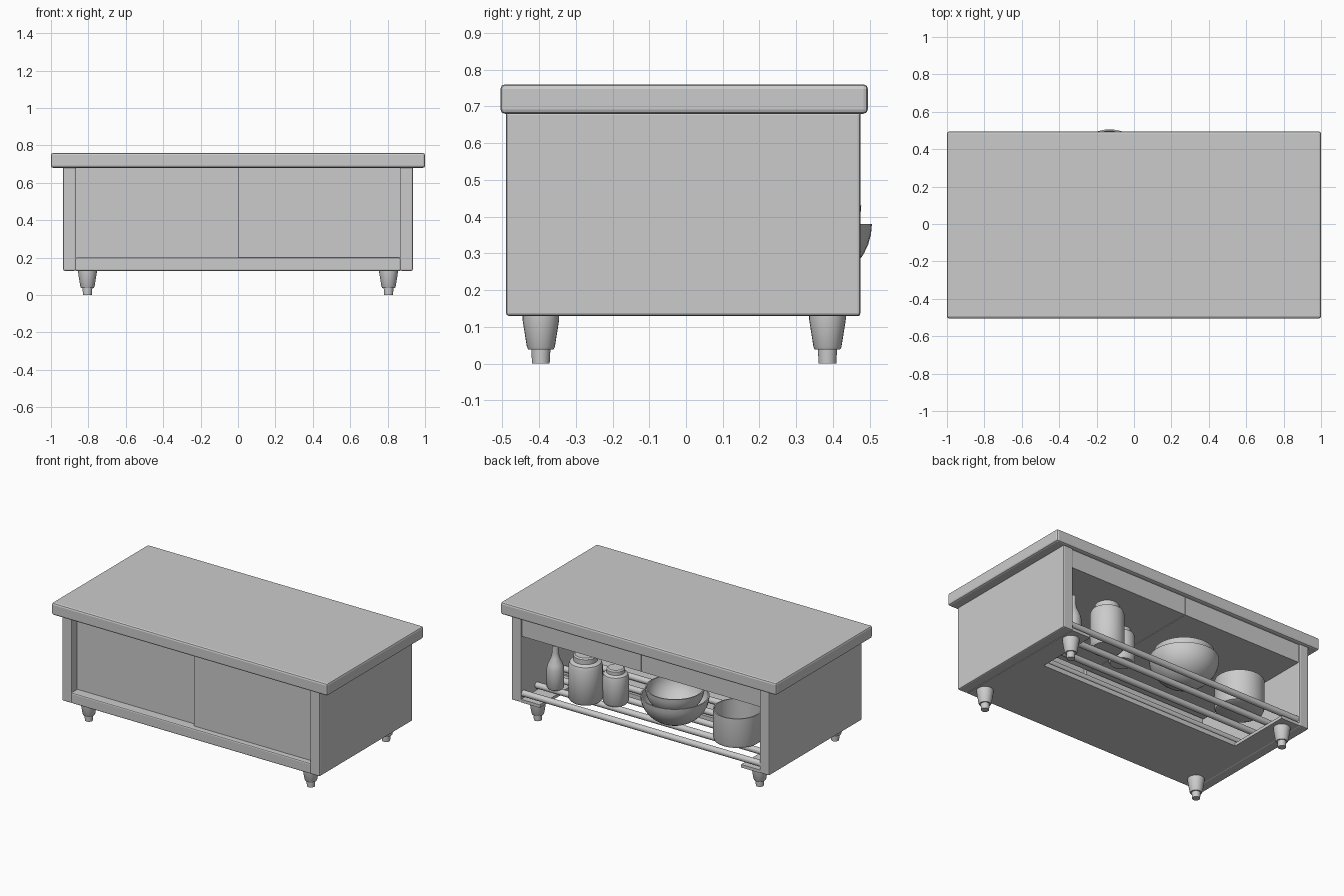
import bpy, bmesh, math

if "Cube" in bpy.data.objects:
    bpy.data.objects.remove(bpy.data.objects["Cube"])

grey = bpy.data.materials.new("plain grey")
grey.diffuse_color = (0.6, 0.6, 0.6, 1)
grey.use_nodes = True
grey.node_tree.nodes["Principled BSDF"].inputs["Base Color"].default_value = grey.diffuse_color


def finish(name, bm, smooth=False):
    bmesh.ops.recalc_face_normals(bm, faces=bm.faces)
    me = bpy.data.meshes.new(name)
    bm.to_mesh(me)
    bm.free()
    me.materials.append(grey)
    ob = bpy.data.objects.new(name, me)
    bpy.context.collection.objects.link(ob)
    if smooth:
        bpy.ops.object.select_all(action='DESELECT')
        ob.select_set(True)
        bpy.context.view_layer.objects.active = ob
        bpy.ops.object.shade_smooth_by_angle(angle=math.radians(40))
    return ob


def box(name, x, y, z, bevel=0.0):
    """Box from (min, max) ranges, with optional rounded edges."""
    bm = bmesh.new()
    bmesh.ops.create_cube(bm, size=1)
    for v in bm.verts:
        v.co = [(r[0] + r[1]) / 2 + c * (r[1] - r[0]) for r, c in zip((x, y, z), v.co)]
    if bevel:
        bmesh.ops.bevel(bm, geom=bm.edges[:], offset=bevel, segments=2,
                        profile=0.5, affect='EDGES')
    return finish(name, bm)


def lathe(name, loc, profile, sides=32):
    """Spin (radius, height) points around a vertical axis."""
    bm = bmesh.new()
    rings = []
    for r, z in profile:
        n = 1 if r == 0 else sides
        rings.append([bm.verts.new((loc[0] + r * math.cos(2 * math.pi * i / sides),
                                    loc[1] + r * math.sin(2 * math.pi * i / sides), z))
                      for i in range(n)])
    for a, b in zip(rings, rings[1:]):
        for i in range(sides):
            j = (i + 1) % sides
            quad = [a[i % len(a)], a[j % len(a)], b[j % len(b)], b[i % len(b)]]
            bm.faces.new(list(dict.fromkeys(quad)))
    return finish(name, bm, True)


def bowl(name, loc, r, rim, depth):
    steps = [math.pi / 2 * i / 10 for i in range(11)]
    outer = [(r * math.sin(t), rim - depth * math.cos(t)) for t in steps]
    k = r - 0.008
    inner = [(k * math.sin(t), rim - (depth - 0.008) * math.cos(t)) for t in reversed(steps)]
    outer[0] = (0, rim - depth)
    inner[-1] = (0, rim - depth + 0.008)
    return lathe(name, loc, outer + inner, 40)


def jar(name, loc, r, shoulder, neck_r, top, base=0.2):
    return lathe(name, loc, [(0, base), (r * 0.88, base), (r, base + 0.015),
                             (r, shoulder - 0.03), (r * 0.93, shoulder - 0.01),
                             (neck_r, shoulder), (neck_r, top - 0.008),
                             (neck_r - 0.008, top), (0, top)])


# Worktop with a rounded edge
box("tabletop", (-1, 1), (-0.505, 0.495), (0.68, 0.76), 0.012)

# Cabinet sides, drawers and support strips, mirrored
for s, side in ((-1, "left"), (1, "right")):
    def span(a, b):
        return tuple(sorted((s * a, s * b)))
    box(side + "_side_panel", span(0.865, 0.935), (-0.49, 0.475), (0.13, 0.685), 0.008)
    box(side + "_drawer", span(0.002, 0.865), (-0.40, 0.465), (0.56, 0.68))
    box(side + "_support_strip", span(0.73, 0.866), (0.05, 0.472), (0.13, 0.15))

# Front rail, partial floor and sliding doors
box("front_rail", (-0.87, 0.87), (-0.49, -0.42), (0.13, 0.2), 0.008)
box("floor_panel", (-0.866, 0.866), (-0.48, 0.05), (0.13, 0.16))
box("left_door", (-0.866, 0.02), (-0.43, -0.41), (0.16, 0.68))
box("right_door", (0, 0.866), (-0.455, -0.433), (0.19, 0.68))

# Round shelf bars
for i in range(6):
    bm = bmesh.new()
    bmesh.ops.create_cone(bm, cap_ends=True, segments=16, radius1=0.02, radius2=0.02, depth=1.735)
    for v in bm.verts:
        px, py, pz = v.co
        v.co = (pz, py + 0.45 - 0.14 * i, px + 0.182)
    finish("shelf_bar_%d" % (i + 1), bm, True)

# Tapered legs with a narrow foot
for x in (-0.805, 0.805):
    for y in (-0.395, 0.385):
        lathe("leg", (x, y), [(0, 0.135), (0.05, 0.135), (0.05, 0.12), (0.038, 0.045),
                              (0.034, 0.038), (0.026, 0.038), (0.024, 0), (0, 0)], 24)

# Stacked bowls
bowl("large_bowl", (-0.13, 0.3), 0.206, 0.38, 0.18)
bowl("small_bowl", (-0.13, 0.3), 0.177, 0.43, 0.16)

# Open pot
lathe("pot", (-0.57, 0.28), [(0, 0.2), (0.125, 0.2), (0.141, 0.207), (0.147, 0.225), (0.147, 0.4),
                             (0.139, 0.4), (0.139, 0.215), (0, 0.21)], 40)

# Jars and bottle
jar("large_jar", (0.49, 0.34), 0.102, 0.46, 0.072, 0.50)
jar("small_jar", (0.32, 0.27), 0.078, 0.40, 0.055, 0.43)
lathe("bottle", (0.73, 0.31), [(0, 0.2), (0.045, 0.2), (0.052, 0.21), (0.052, 0.33), (0.045, 0.36),
                               (0.026, 0.40), (0.021, 0.43), (0.021, 0.48), (0, 0.48)])
